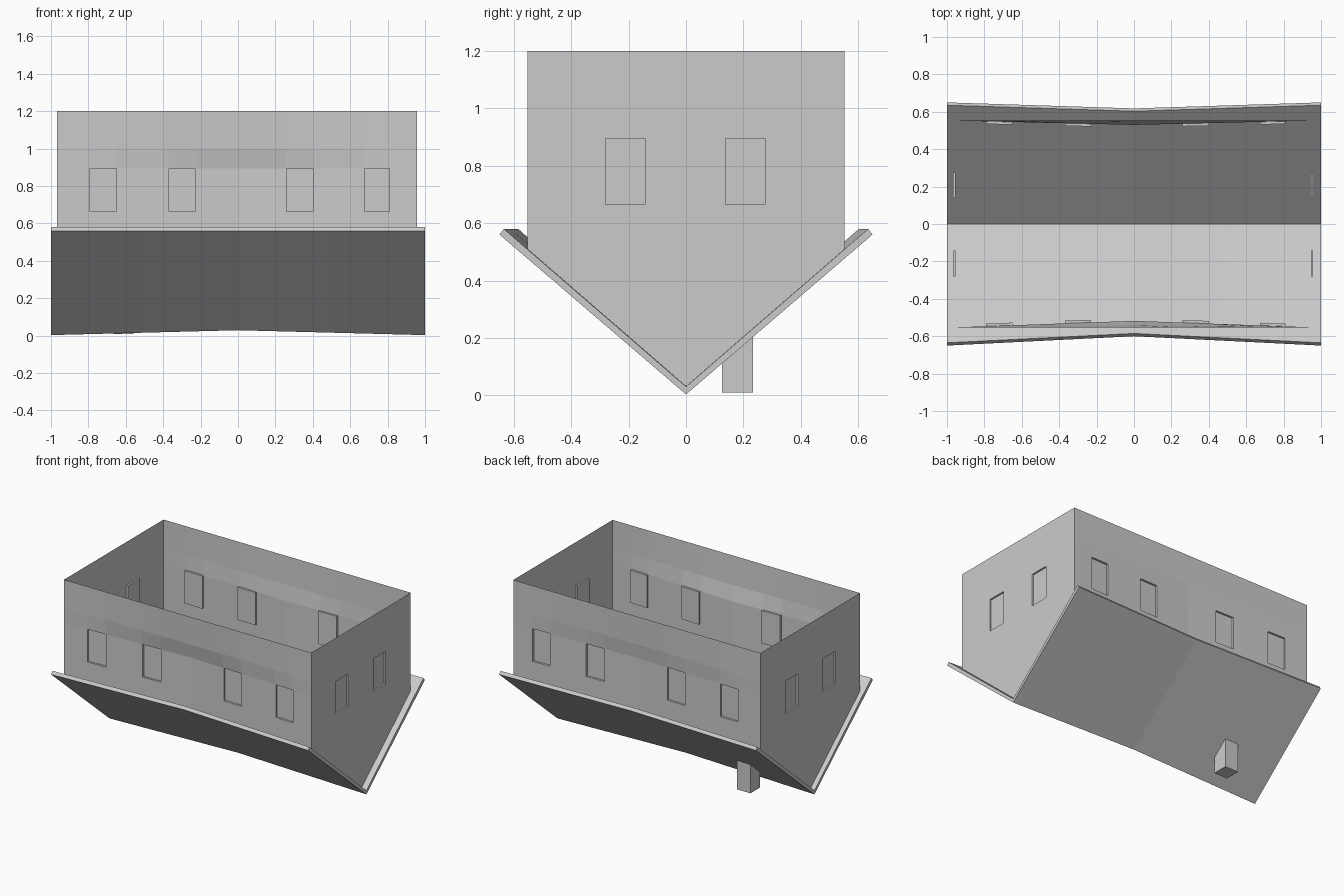
import bpy

if "Cube" in bpy.data.objects:
    bpy.data.objects.remove(bpy.data.objects["Cube"])

Z_LOW, Z_HIGH, TOP = 0.665, 0.895, 1.2
XL, XR, YW = -0.967, 0.958, 0.553


def make(name, verts, faces):
    me = bpy.data.meshes.new(name)
    me.from_pydata(verts, [], faces)
    me.update()
    ob = bpy.data.objects.new(name, me)
    bpy.context.collection.objects.link(ob)
    return ob


def sag(x):
    return 1 - min(abs(x), 1)


def roof_inner(x, y):
    return 0.03 + 0.025 * sag(x) + 0.866 * abs(y)


# Upturned roof: thick V profile swept along x, pinched in the middle
verts, faces = [], []
sections = [-1, -0.5, 0, 0.5, 1]
for x in sections:
    s = sag(x)
    f, b, r = 0.05 * s, 0.032 * s, 0.026 * s
    for y, z in [(-0.65 + f, 0.56), (0, 0.003 + r), (0.65 - b, 0.56),
                 (0.635 - b, 0.58), (0, 0.03 + r), (-0.635 + f, 0.58)]:
        verts.append((x, y, z))
for i in range(len(sections) - 1):
    for j in range(6):
        k = (j + 1) % 6
        faces.append((i * 6 + k, i * 6 + j, i * 6 + 6 + j, i * 6 + 6 + k))
for o in (0, 24):
    q = [(o, o + 1, o + 4, o + 5), (o + 1, o + 2, o + 3, o + 4)]
    faces += [t[::-1] for t in q] if o == 0 else q
make("roof", verts, faces)


# Single-sheet wall with recessed window panes
def wall(name, cols, windows, place, bottom, inward, flip):
    rows = [None, Z_LOW, Z_HIGH, 1.0, TOP]
    verts, faces = [], []
    for z in rows:
        for u in cols:
            verts.append(place(u, bottom(u) if z is None else z))
    n = len(cols)
    for r in range(len(rows) - 1):
        for c in range(n - 1):
            a = r * n + c
            quad = [a, a + 1, a + n + 1, a + n]
            if r == 1 and c in windows:
                base = len(verts)
                for q in quad:
                    verts.append(tuple(p + d for p, d in zip(verts[q], inward)))
                inner = [base + k for k in range(4)]
                for k in range(4):
                    m = (k + 1) % 4
                    faces.append([quad[k], quad[m], inner[m], inner[k]])
                quad = inner
            faces.append(quad)
    if flip:
        faces = [f[::-1] for f in faces]
    make(name, verts, faces)


# Long walls bow inward below the straight floor edge
long_cols = [XL, -0.79, -0.65, -0.37, -0.23, 0, 0.26, 0.40, 0.675, 0.81, XR]
for name, side, depth in (("front_wall", -1, 0.035), ("back_wall", 1, 0.023)):
    def place(x, z, side=side, depth=depth):
        fade = 1 if z < 0.9 else 0.35 if z < 1.1 else 0
        edge = (1 - abs(x) / 0.97) if x not in (XL, XR) else 0
        return (x, side * (YW - depth * edge * fade), z)

    def bottom(x, place=place):
        return roof_inner(x, place(x, 0.5)[1])

    wall(name, long_cols, (1, 3, 6, 8), place, bottom, (0, -side * 0.014, 0), side > 0)

# Gable walls run down into the V of the roof
gable_cols = [-YW, -0.28, -0.143, 0, 0.138, 0.275, YW]
for name, x, side in (("left_gable", XL, -1), ("right_gable", XR, 1)):
    wall(name, gable_cols, (1, 4), lambda y, z, x=x: (x, y, z),
         lambda y, x=x: roof_inner(x, y), (-side * 0.012, 0, 0), side < 0)

# Chimney hanging below the back roof slope
x0, x1, y0, y1 = -0.665, -0.56, 0.125, 0.233
corners = [(x0, y0), (x1, y0), (x1, y1), (x0, y1)]
verts = [(x, y, 0.01) for x, y in corners]
verts += [(x, y, roof_inner(x, y) - 0.012) for x, y in corners]
make("chimney", verts, [(3, 2, 1, 0), (4, 5, 6, 7)] +
     [(k, (k + 1) % 4, (k + 1) % 4 + 4, k + 4) for k in range(4)])
